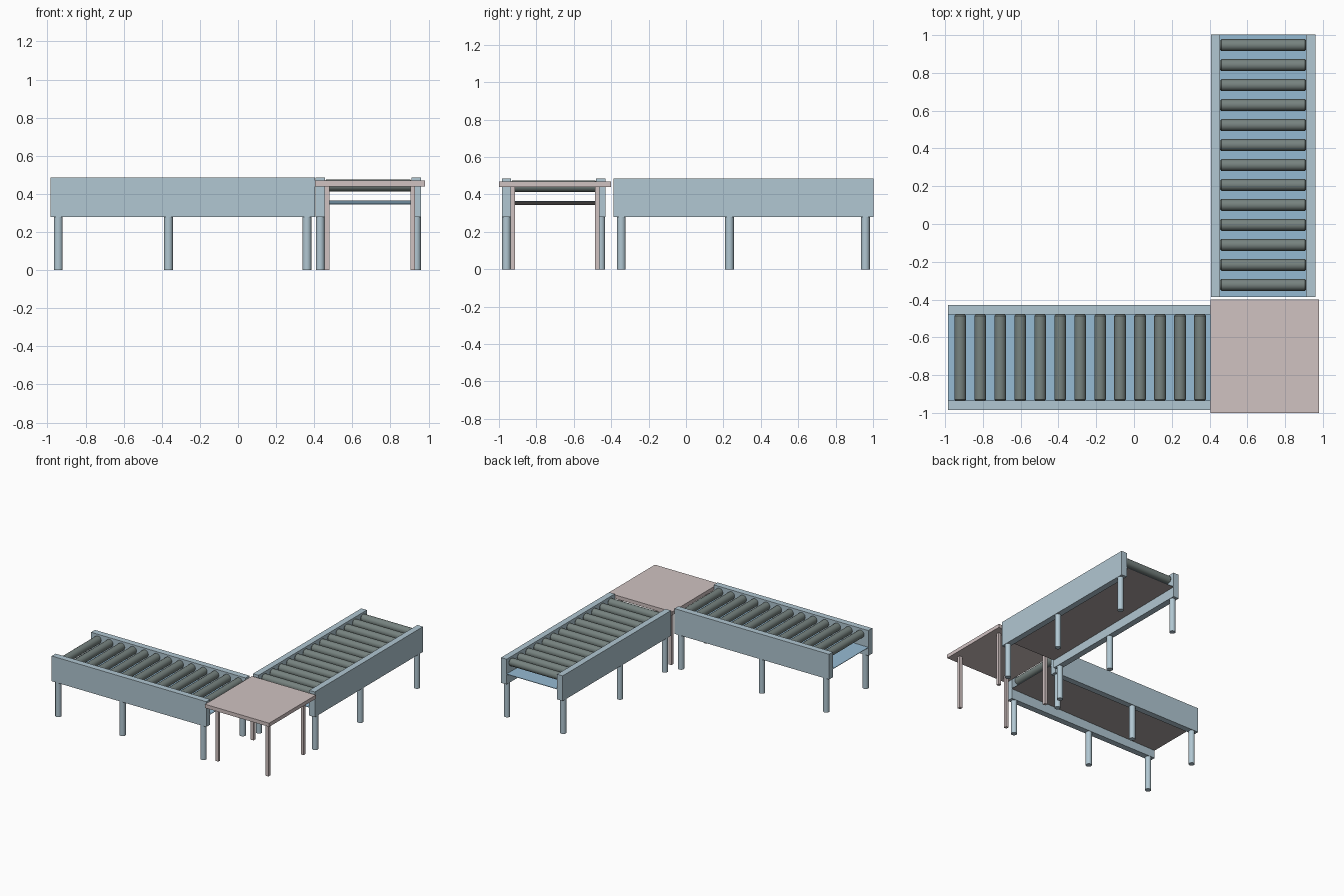
import bpy, bmesh, math
from mathutils import Matrix, Vector

if "Cube" in bpy.data.objects:
    bpy.data.objects.remove(bpy.data.objects["Cube"])


def material(name, r, g, b):
    lin = [((c / 255 + 0.055) / 1.055) ** 2.4 for c in (r, g, b)]
    m = bpy.data.materials.new(name)
    m.diffuse_color = (*lin, 1)
    m.use_nodes = True
    m.node_tree.nodes["Principled BSDF"].inputs["Base Color"].default_value = m.diffuse_color
    return m


FRAME = material("pale blue steel", 177, 199, 210)
PAN = material("bright blue sheet", 150, 187, 211)
PAN_UNDER = material("grey brown underside", 172, 163, 162)
ROLLER = material("grey green roller", 118, 130, 127)
TABLE = material("dusty pink", 208, 194, 193)


def finish(name, bm, mats, xf):
    bmesh.ops.transform(bm, matrix=xf, verts=bm.verts)
    me = bpy.data.meshes.new(name)
    bm.to_mesh(me)
    bm.free()
    for m in mats:
        me.materials.append(m)
    ob = bpy.data.objects.new(name, me)
    bpy.context.collection.objects.link(ob)
    return ob


def box(name, centre, size, mat, xf=Matrix()):
    bm = bmesh.new()
    bmesh.ops.create_cube(bm, size=1)
    bmesh.ops.scale(bm, vec=size, verts=bm.verts)
    bmesh.ops.translate(bm, vec=centre, verts=bm.verts)
    return finish(name, bm, [mat], xf)


def cylinder(name, centre, radius, length, mat, xf=Matrix(), along_y=False):
    bm = bmesh.new()
    bmesh.ops.create_cone(bm, cap_ends=True, segments=24,
                          radius1=radius, radius2=radius, depth=length)
    for f in bm.faces:
        f.smooth = len(f.verts) == 4
    for e in bm.edges:
        e.smooth = all(len(f.verts) == 4 for f in e.link_faces)
    rot = Matrix.Rotation(math.pi / 2, 4, 'X') if along_y else Matrix()
    return finish(name, bm, [mat], xf @ Matrix.Translation(centre) @ rot)


LENGTH, WIDTH, RAIL = 1.39, 0.555, 0.05


def conveyor(prefix, xf):
    rail_y = (WIDTH - RAIL) / 2
    inner = WIDTH - 2 * RAIL
    # side rails and round legs
    for side, s in (("left", 1), ("right", -1)):
        box(f"{prefix}_{side}_rail", (0, s * rail_y, 0.3825),
            (LENGTH, RAIL, 0.205), FRAME, xf)
        for i, x in enumerate((-0.653, -0.075, 0.652)):
            cylinder(f"{prefix}_{side}_leg_{i + 1}", (x, s * rail_y, 0.141),
                     0.023, 0.282, FRAME, xf)
    # rollers
    for i in range(13):
        r = cylinder(f"{prefix}_roller_{i + 1}", (-0.63 + i * 0.1058, 0, 0.444),
                     0.031, inner, ROLLER, xf, True)
        bev = r.modifiers.new("rounded ends", 'BEVEL')
        bev.width = 0.006
        bev.segments = 1
        bev.limit_method = 'ANGLE'
        bev.angle_limit = math.radians(40)
    # slightly sloping sheet under the rollers
    pan = box(f"{prefix}_under_pan", (0, 0, 0), (LENGTH, inner, 0.004), PAN,
              xf @ Matrix.Translation((0, 0, 0.355))
              @ Matrix.Rotation(-0.012, 4, 'Y'))
    pan.data.materials.append(PAN_UNDER)
    for p in pan.data.polygons:
        if p.normal.z < -0.5:
            p.material_index = 1


conveyor("front_conveyor", Matrix.Translation((-0.29, -0.7075, 0)))
conveyor("side_conveyor", Matrix.Translation((0.684, 0.3075, 0))
         @ Matrix.Rotation(math.pi / 2, 4, 'Z'))

# corner table
TC = Vector((0.6925, -0.70, 0))
box("table_top", TC + Vector((0, 0, 0.455)), (0.575, 0.60, 0.03), TABLE)
for sx in (-1, 1):
    for sy in (-1, 1):
        box("table_%s_%s_leg" % ("front" if sy < 0 else "back",
                                 "left" if sx < 0 else "right"),
            TC + Vector((sx * 0.225, sy * 0.226, 0.221)),
            (0.025, 0.025, 0.442), TABLE)
